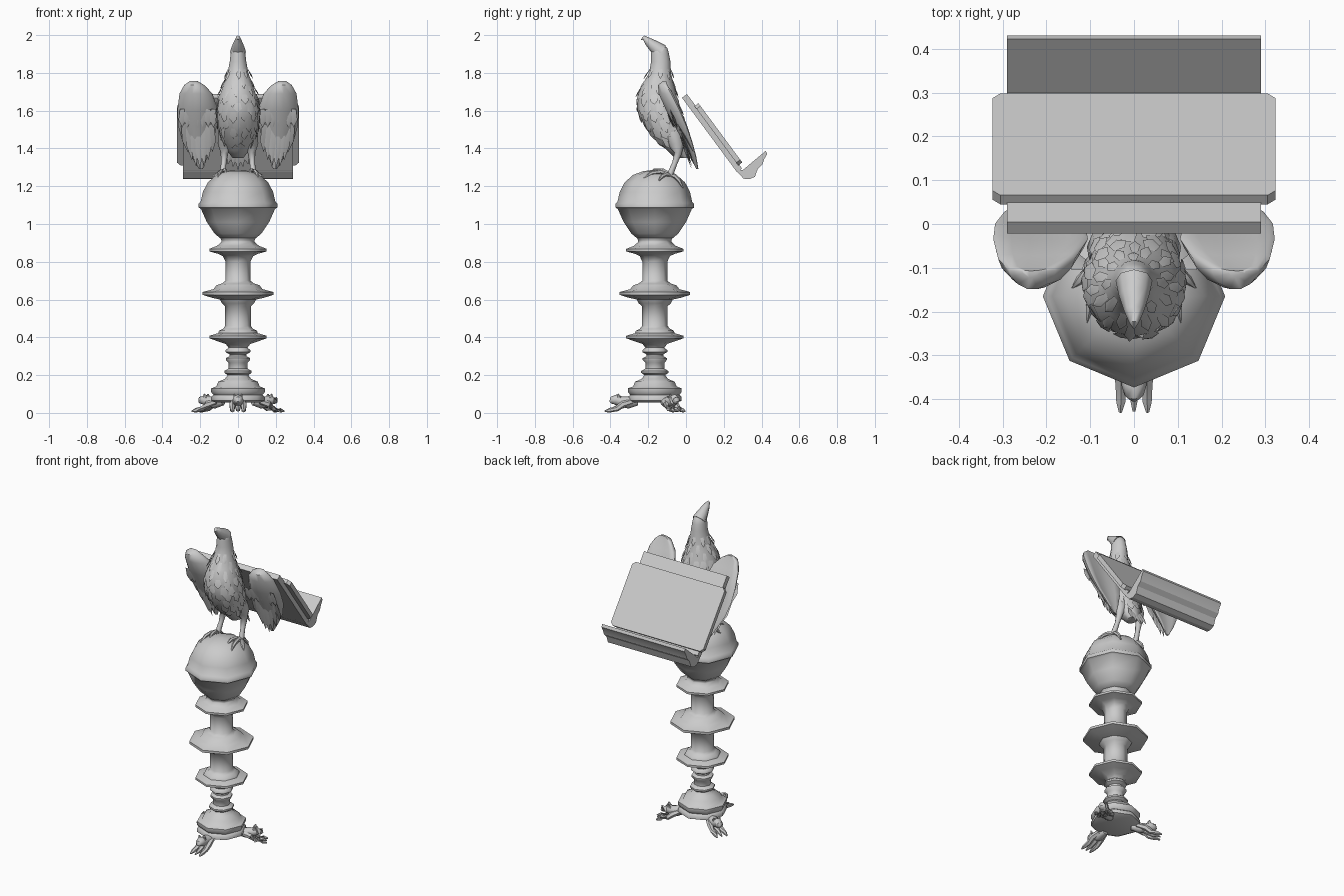
import bpy, bmesh, random
from math import sin, cos, pi, radians, sqrt
from mathutils import Vector, Matrix

if "Cube" in bpy.data.objects:
    bpy.data.objects.remove(bpy.data.objects["Cube"])

random.seed(4)
CY = -0.165  # y of the column axis


def finish(name, bm, angle=50):
    bmesh.ops.recalc_face_normals(bm, faces=bm.faces)
    me = bpy.data.meshes.new(name)
    bm.to_mesh(me)
    bm.free()
    for p in me.polygons:
        p.use_smooth = True
    me.set_sharp_from_angle(angle=radians(angle))
    ob = bpy.data.objects.new(name, me)
    bpy.context.collection.objects.link(ob)
    return ob


def loft(bm, rings):
    vs = [[bm.verts.new(p) for p in r] for r in rings]
    n = len(vs[0])
    for a, b in zip(vs, vs[1:]):
        for i in range(n):
            bm.faces.new((a[i], a[(i + 1) % n], b[(i + 1) % n], b[i]))
    bm.faces.new(vs[0])
    bm.faces.new(vs[-1])


def lathe(bm, profile, n=8):
    loft(bm, [[(r * cos(2 * pi * i / n), CY + r * sin(2 * pi * i / n), z)
               for i in range(n)] for r, z in profile])


def tube(bm, path, radii, n=8, mat=Matrix()):
    pts = [mat @ Vector(p) for p in path]
    rings = []
    for i, (p, r) in enumerate(zip(pts, radii)):
        t = (pts[min(i + 1, len(pts) - 1)] - pts[max(i - 1, 0)]).normalized()
        a = t.cross(Vector((1, 0, 0)) if abs(t.x) < 0.8 else Vector((0, 1, 0))).normalized()
        b = t.cross(a)
        rings.append([p + r * (cos(2 * pi * k / n) * a + sin(2 * pi * k / n) * b) for k in range(n)])
    loft(bm, rings)


def feather(bm, base, tip, width, normal, ridge=0.006):
    base, tip, normal = Vector(base), Vector(tip), Vector(normal)
    side = (tip - base).cross(normal).normalized() * width / 2
    mid = base.lerp(tip, 0.6)
    pts = [base + side * 0.6, mid + side, tip, mid - side, base - side * 0.6]
    v = [bm.verts.new(p) for p in pts]
    top, low = bm.verts.new(mid + normal * ridge), bm.verts.new(mid - normal * ridge)
    for i in range(5):
        bm.faces.new((v[i], v[(i + 1) % 5], top))
        bm.faces.new((v[(i + 1) % 5], v[i], low))


# octagonal turned column
bm = bmesh.new()
lathe(bm, [(.12, .055), (.142, .065), (.142, .085), (.13, .095), (.142, .11), (.142, .13),
           (.115, .14), (.105, .165), (.07, .18), (.055, .2), (.072, .212), (.072, .222),
           (.05, .235), (.05, .265), (.064, .28), (.064, .29), (.045, .3), (.045, .31),
           (.066, .322), (.066, .332), (.05, .345), (.065, .365), (.11, .38), (.152, .395),
           (.152, .408), (.105, .422), (.1, .435), (.08, .445), (.068, .46), (.068, .565),
           (.085, .58), (.095, .6), (.14, .61), (.187, .625), (.187, .64), (.13, .655),
           (.115, .675), (.085, .685), (.066, .7), (.066, .8), (.08, .83), (.105, .842),
           (.152, .855), (.152, .868), (.11, .885), (.088, .905), (.088, .915), (.1, .935)])
finish("column", bm)

# banded globe
bm = bmesh.new()
lathe(bm, [(.095, .925), (.125, .95), (.165, 1.01), (.196, 1.08), (.208, 1.087), (.208, 1.108),
           (.198, 1.117), (.186, 1.17), (.16, 1.22), (.115, 1.26), (.06, 1.28), (.01, 1.286)])
finish("globe", bm)

# three crouching paw feet
for k, ang in enumerate((-90, 30, 150)):
    m = Matrix.Translation((0, CY, 0)) @ Matrix.Rotation(radians(ang), 4, 'Z')
    bm = bmesh.new()
    tube(bm, [(.09, 0, .06), (.14, 0, .055), (.18, 0, .06), (.205, 0, .07), (.225, 0, .065), (.235, 0, .055)],
         [.02, .032, .028, .028, .022, .008], 8, m)
    for s in (-1, 1):
        tube(bm, [(.12, s * .02, .06), (.17, s * .03, .045), (.2, s * .03, .022), (.24, s * .03, .014), (.265, s * .031, .008)],
             [.015, .018, .014, .012, .004], 6, m)
        tube(bm, [(.19, s * .014, .08), (.195, s * .02, .1)], [.012, .004], 6, m)
    tube(bm, [(.17, 0, .04), (.22, 0, .018), (.262, 0, .01)], [.016, .013, .004], 6, m)
    finish(f"foot_{k + 1}", bm)

# bird body: z, front y, back y, half width
BODY = [(1.35, -.06, .03, .03), (1.39, -.10, .02, .06), (1.45, -.165, .01, .09), (1.52, -.22, -.005, .108),
        (1.6, -.257, -.03, .113), (1.68, -.257, -.05, .1), (1.74, -.23, -.065, .077), (1.8, -.195, -.08, .056),
        (1.86, -.185, -.082, .045), (1.9, -.185, -.09, .04), (1.93, -.18, -.098, .034), (1.95, -.165, -.12, .018)]


def body_point(z, a):
    for p, q in zip(BODY, BODY[1:]):
        if z <= q[0]:
            break
    t = (z - p[0]) / (q[0] - p[0])
    y0, y1, w = (p[i] + (q[i] - p[i]) * t for i in (1, 2, 3))
    return Vector((w * sin(a), (y0 + y1) / 2 - (y1 - y0) / 2 * cos(a), z))


bm = bmesh.new()
loft(bm, [[body_point(r[0], 2 * pi * i / 14) for i in range(14)] for r in BODY])
finish("bird_body", bm)

# body feathers
bm = bmesh.new()
for row in range(9):
    z = 1.46 + row * 0.045
    n = 12 if row < 6 else 8
    for i in range(n):
        a = 2 * pi * (i + 0.5 * (row % 2)) / n + random.uniform(-.12, .12)
        b = body_point(z, a)
        out = Vector((sin(a), -cos(a), 0.1)).normalized()
        tip = body_point(z - random.uniform(.05, .07), a) + out * random.uniform(.006, .013)
        feather(bm, b, tip, .042 if row < 6 else .026, out, .004)
finish("body_feathers", bm, 20)

# hooked beak
bm = bmesh.new()
tube(bm, [(0, -.13, 1.91), (0, -.165, 1.938), (0, -.2, 1.966), (0, -.225, 1.987), (0, -.238, 1.975)],
     [.042, .034, .022, .011, .002])
finish("beak", bm)

# tail feathers
bm = bmesh.new()
for i in range(-2, 3):
    feather(bm, (i * .012, -.01, 1.43), (i * .027, .06 - abs(i) * .008, 1.285 + abs(i) * .015), .036, (0, -.9, -.4))
finish("tail", bm, 20)

# wings: z, inner x, outer x, y, half thickness
WING = [(1.757, .215, .255, -.115, .008), (1.735, .178, .285, -.125, .025), (1.69, .135, .31, -.11, .037),
        (1.6, .105, .321, -.072, .035), (1.52, .112, .317, -.035, .028), (1.44, .13, .295, .0, .02),
        (1.36, .16, .25, .035, .014), (1.29, .186, .205, .06, .006)]
for s, side in ((-1, "left"), (1, "right")):
    bm = bmesh.new()
    rings = []
    for z, x0, x1, y, t in WING:
        rings.append([(s * ((x0 + x1) / 2 + (x1 - x0) / 2 * cos(a)),
                       y + t * sin(a) + .035 * cos(a) ** 2 * (x1 - x0) / .2, z)
                      for a in (2 * pi * i / 14 for i in range(14))])
    loft(bm, rings)
    finish(f"{side}_wing", bm)
    # long flight feathers over a row of coverts
    bm = bmesh.new()
    for i in range(7):
        f = i / 6
        feather(bm, (s * (.14 + .15 * f), -.055 + .01 * f, 1.53),
                (s * (.135 + .13 * f), .02 + .02 * f, 1.38 - .09 * sin(pi * f)), .04, (0, -.92, -.39))
        feather(bm, (s * (.13 + .165 * f), -.105 + .02 * f, 1.61),
                (s * (.13 + .165 * f), -.065 + .02 * f, 1.51), .04, (0, -.92, -.39))
    finish(f"{side}_wing_feathers", bm, 20)

    # legs and clawed toes resting on the globe
    bm = bmesh.new()
    tube(bm, [(s * .055, -.07, 1.48), (s * .066, -.05, 1.42), (s * .072, -.042, 1.375), (s * .076, -.06, 1.32), (s * .082, -.085, 1.26)],
         [.05, .042, .02, .014, .017])
    finish(f"{side}_leg", bm)
    bm = bmesh.new()
    for tx, ty in ((.062, -.2), (.107, -.225), (.14, -.145), (.085, -.015)):
        path = []
        for f in (0, .35, .7, 1):
            x, y = .082 + (tx - .082) * f, -.085 + (ty + .085) * f
            r2 = x * x + (y - CY) ** 2
            path.append((s * x, y, 1.1 + .9 * sqrt(.2 ** 2 - r2) + .012 + .014 * sin(pi * f) - .012 * f))
        tube(bm, path, [.014, .012, .011, .003], 6)
    finish(f"{side}_toes", bm)

# sloping book board
TOP, D, N = Vector((0, .005, 1.688)), Vector((0, .595, -.804)), Vector((0, .804, .595))


def plate(name, w, s0, s1, n0, n1, c=0.0):
    o = [(-w + c, s0), (w - c, s0), (w, s0 + c), (w, s1 - c), (w - c, s1), (-w + c, s1), (-w, s1 - c), (-w, s0 + c)]
    bm = bmesh.new()
    loft(bm, [[TOP + Vector((x, 0, 0)) + D * q + N * n for x, q in o] for n in (n0, n1)])
    bmesh.ops.remove_doubles(bm, verts=bm.verts, dist=1e-5)
    bmesh.ops.dissolve_degenerate(bm, edges=bm.edges, dist=1e-5)
    finish(name, bm, 20)


plate("back_board", .29, 0, .49, -.033, 0)
plate("book_board", .323, .075, .465, -.006, .02, .018)

# moulded book ledge
LEDGE = [(.262, 1.285), (.3, 1.285), (.422, 1.387), (.43, 1.37), (.415, 1.345), (.405, 1.315),
         (.38, 1.292), (.365, 1.25), (.335, 1.237), (.305, 1.24)]
bm = bmesh.new()
loft(bm, [[(x, y, z) for y, z in LEDGE] for x in (-.29, .29)])
finish("book_ledge", bm, 20)
